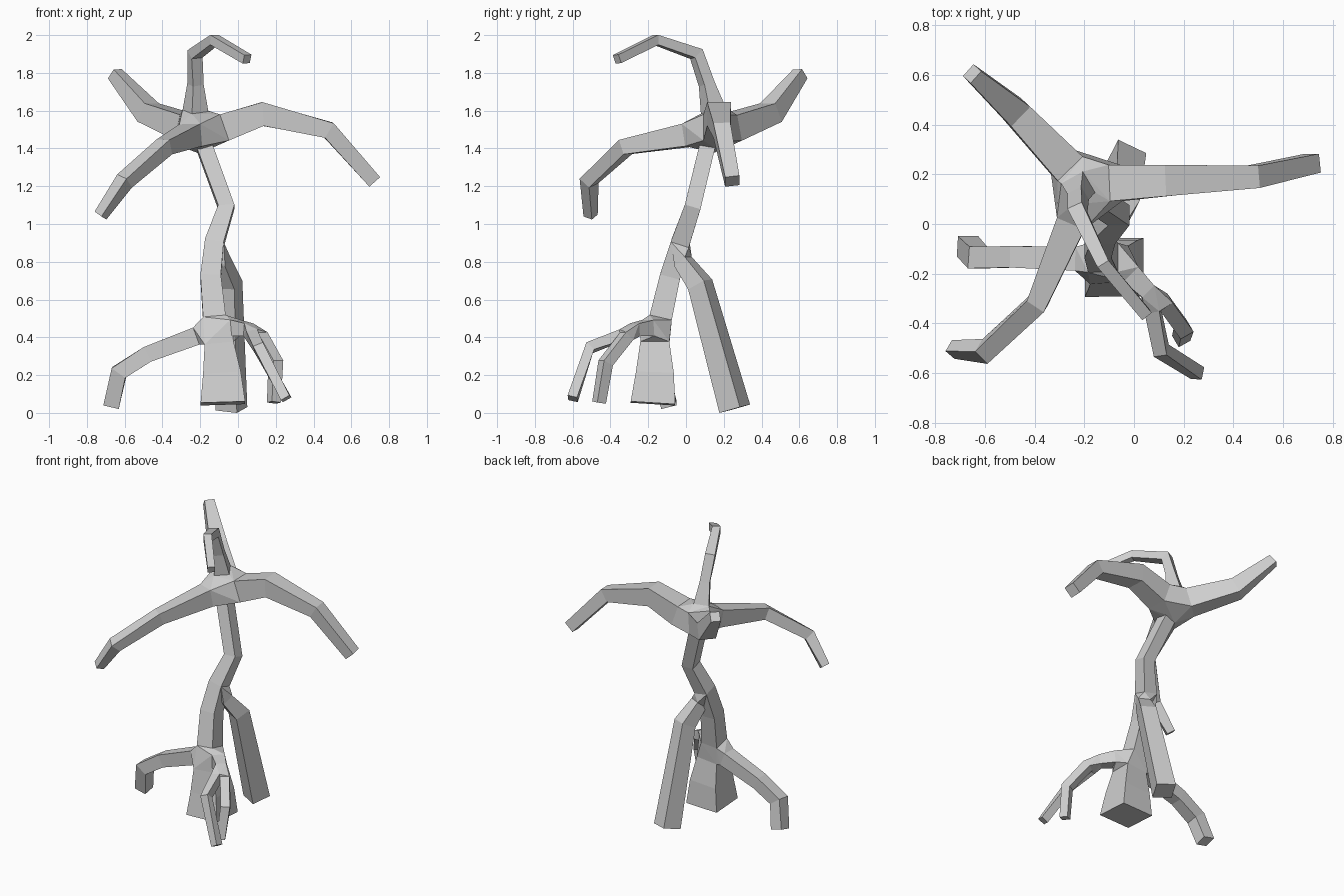
import bpy, bmesh
from mathutils import Vector

if "Cube" in bpy.data.objects:
    bpy.data.objects.remove(bpy.data.objects["Cube"])

bark = bpy.data.materials.new("pale grey bark")
bark.diffuse_color = (0.62, 0.62, 0.62, 1)
bark.use_nodes = True
bark.node_tree.nodes["Principled BSDF"].inputs["Base Color"].default_value = bark.diffuse_color


def add_object(name, bm):
    bmesh.ops.recalc_face_normals(bm, faces=bm.faces)
    mesh = bpy.data.meshes.new(name)
    bm.to_mesh(mesh)
    bm.free()
    mesh.materials.append(bark)
    obj = bpy.data.objects.new(name, mesh)
    bpy.context.collection.objects.link(obj)


def limb(name, side, points):
    """Square tube along (x, y, z, half width) points; returns its corner rings."""
    pts = [Vector(p[:3]) for p in points]
    side = Vector(side)
    rings = []
    for i, p in enumerate(points):
        d = Vector((0, 0, 0))
        if i > 0:
            d += (pts[i] - pts[i - 1]).normalized()
        if i < len(pts) - 1:
            d += (pts[i + 1] - pts[i]).normalized()
        d.normalize()
        u = (side - side.dot(d) * d).normalized()
        v = d.cross(u)
        rings.append([pts[i] + p[3] * (a * u + b * v)
                      for a, b in ((-1, -1), (1, -1), (1, 1), (-1, 1))])
    bm = bmesh.new()
    loops = [[bm.verts.new(c) for c in r] for r in rings]
    for r0, r1 in zip(loops, loops[1:]):
        for k in range(4):
            n = (k + 1) % 4
            bm.faces.new((r0[k], r0[n], r1[n], r1[k]))
    bm.faces.new(loops[0])
    bm.faces.new(loops[-1])
    add_object(name, bm)
    return rings


def joint(name, *rings):
    """Faceted knot wrapping the limb ends that meet at a fork."""
    bm = bmesh.new()
    for ring in rings:
        for c in ring:
            bm.verts.new(c)
    res = bmesh.ops.convex_hull(bm, input=bm.verts[:])
    inner = {g for g in res["geom_interior"] if isinstance(g, bmesh.types.BMVert)}
    bmesh.ops.delete(bm, geom=list(inner), context='VERTS')
    bmesh.ops.dissolve_limit(bm, angle_limit=0.02, verts=bm.verts[:], edges=bm.edges[:])
    add_object(name, bm)


# Trunk: wide foot, then the bent stem
foot = limb("trunk_foot", (1, 0, 0), [
    (-0.08, -0.175, 0.05, 0.118), (-0.085, -0.165, 0.21, 0.10),
    (-0.10, -0.165, 0.37, 0.077)])
stem = limb("trunk_stem", (1, 0, 0), [
    (-0.125, -0.135, 0.50, 0.06), (-0.145, -0.085, 0.72, 0.054),
    (-0.125, -0.03, 0.90, 0.05), (-0.062, 0.035, 1.09, 0.043),
    (-0.175, 0.11, 1.40, 0.042)])

# Back prop root
prop = limb("back_root", (0.88, -0.45, 0), [
    (-0.09, -0.015, 0.80, 0.04), (-0.045, 0.075, 0.68, 0.052),
    (-0.035, 0.258, 0.022, 0.063)])
joint("back_root_joint", prop[0], stem[2])

# Left root
left = limb("left_root", (0, 1, 0), [
    (-0.22, -0.14, 0.407, 0.048), (-0.48, -0.132, 0.31, 0.043),
    (-0.63, -0.135, 0.215, 0.044), (-0.67, -0.09, 0.04, 0.042)])

# Right root, forking into two thin ones
right = limb("right_root", (0.6, 0.8, 0), [
    (-0.015, -0.20, 0.45, 0.042), (0.055, -0.27, 0.44, 0.034)])
inner = limb("right_root_inner", (0.85, 0.5, 0), [
    (0.12, -0.315, 0.405, 0.03), (0.20, -0.425, 0.265, 0.03),
    (0.19, -0.46, 0.055, 0.027)])
outer = limb("right_root_outer", (0.95, -0.2, 0), [
    (0.075, -0.345, 0.41, 0.03), (0.11, -0.51, 0.345, 0.028),
    (0.255, -0.60, 0.075, 0.026)])
joint("root_fork", right[-1], inner[0], outer[0])
joint("root_joint", foot[-1], stem[0], left[0], right[0])

# Crown branches
arm_right = limb("right_branch", (0, 1, 0), [
    (-0.075, 0.165, 1.51, 0.073), (0.13, 0.175, 1.582, 0.063),
    (0.48, 0.19, 1.497, 0.045), (0.72, 0.245, 1.227, 0.038)])
arm_back = limb("back_branch", (0.68, 0.73, 0), [
    (-0.27, 0.235, 1.51, 0.07), (-0.475, 0.45, 1.59, 0.055),
    (-0.652, 0.605, 1.795, 0.032)])
arm_front = limb("front_branch", (0.85, -0.5, 0), [
    (-0.25, 0.01, 1.47, 0.06), (-0.39, -0.32, 1.408, 0.041),
    (-0.60, -0.513, 1.228, 0.037), (-0.728, -0.505, 1.045, 0.027)])
arm_top = limb("top_branch", (0.85, 0.5, 0), [
    (-0.225, 0.145, 1.60, 0.05), (-0.225, 0.11, 1.74, 0.032),
    (-0.228, 0.055, 1.90, 0.032), (-0.125, -0.16, 1.975, 0.026),
    (0.048, -0.365, 1.873, 0.024)])
joint("crown_joint", stem[-1], arm_right[0], arm_back[0], arm_front[0], arm_top[0])
